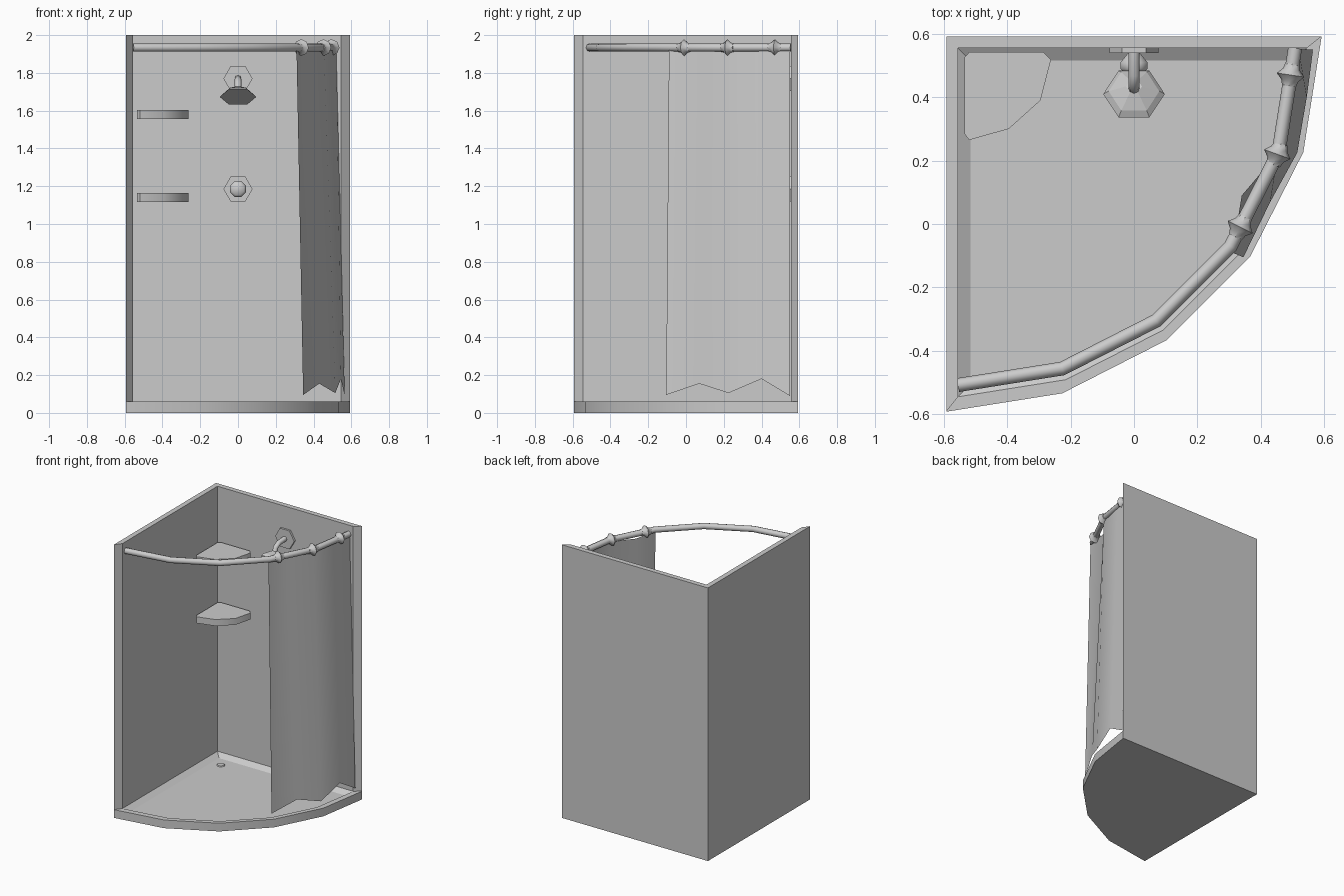
import bpy, bmesh, math
from mathutils import Vector, Matrix

cube = bpy.data.objects.get("Cube")
if cube:
    bpy.data.objects.remove(cube, do_unlink=True)

GREY = (0.6, 0.6, 0.6, 1)
mat = bpy.data.materials.new("light_grey")
mat.use_nodes = True
mat.diffuse_color = GREY
mat.node_tree.nodes["Principled BSDF"].inputs["Base Color"].default_value = GREY


def finish(name, bm, smooth=None, recalc=True):
    if recalc:
        bmesh.ops.recalc_face_normals(bm, faces=bm.faces)
    mesh = bpy.data.meshes.new(name)
    bm.to_mesh(mesh)
    bm.free()
    mesh.materials.append(mat)
    ob = bpy.data.objects.new(name, mesh)
    bpy.context.collection.objects.link(ob)
    if smooth:
        bpy.ops.object.select_all(action='DESELECT')
        ob.select_set(True)
        bpy.context.view_layer.objects.active = ob
        bpy.ops.object.shade_smooth_by_angle(angle=math.radians(smooth))
    return ob


def lathe(name, centre, axis, profile, sides=6, smooth=None, turn=0.0):
    """Stack of rings (radius, distance along axis), capped at both ends."""
    bm = bmesh.new()
    rot = Vector(axis).to_track_quat('Z', 'Y')
    rings = []
    for r, h in profile:
        angles = [turn + math.tau * i / sides for i in range(sides)]
        rings.append([bm.verts.new(Vector(centre) + rot @ Vector((r * math.cos(a), r * math.sin(a), h)))
                      for a in angles])
    for a, b in zip(rings, rings[1:]):
        for i in range(sides):
            j = (i + 1) % sides
            bm.faces.new((a[i], a[j], b[j], b[i]))
    bm.faces.new(rings[0])
    bm.faces.new(rings[-1])
    return finish(name, bm, smooth)


def tube(name, path, radius, sides=8):
    """Round bar swept along a path."""
    bm = bmesh.new()
    pts = [Vector(p) for p in path]
    rings = []
    for i, p in enumerate(pts):
        d = (pts[min(i + 1, len(pts) - 1)] - pts[max(i - 1, 0)]).normalized()
        rot = d.to_track_quat('Z', 'X')
        rings.append([bm.verts.new(p + rot @ Vector((radius * math.cos(a), radius * math.sin(a), 0)))
                      for a in (math.tau * k / sides for k in range(sides))])
    for a, b in zip(rings, rings[1:]):
        for i in range(sides):
            j = (i + 1) % sides
            bm.faces.new((a[i], a[j], b[j], b[i]))
    bm.faces.new(rings[0])
    bm.faces.new(rings[-1])
    return finish(name, bm, 50)


def quarter(corner, radius, steps=5):
    """Quarter disc outline: the arc from front to right, then the back corner."""
    pts = []
    for i in range(steps + 1):
        a = -math.pi / 2 + math.pi / 2 * i / steps
        pts.append((-corner + radius * math.cos(a), corner + radius * math.sin(a)))
    return pts + [(-corner, corner)]


# Tray and walls in one shell
TOP, RIM, BASIN = 2.0, 0.06, 0.035
bm = bmesh.new()
outer, inner, floor = quarter(0.592, 1.184), quarter(0.555, 1.10), quarter(0.515, 1.02)


def ring(pts, z):
    return [bm.verts.new((x, y, z)) for x, y in pts]


o_base, o_rim, i_rim, i_floor = ring(outer, 0), ring(outer, RIM), ring(inner, RIM), ring(floor, BASIN)
wall = [5, 6, 0]
o_top = dict(zip(wall, ring([outer[i] for i in wall], TOP)))
i_top = dict(zip(wall, ring([inner[i] for i in wall], TOP)))
for i in range(7):
    j = (i + 1) % 7
    bm.faces.new((i_rim[i], i_rim[j], i_floor[j], i_floor[i]))
    bm.faces.new((o_base[i], o_base[j], o_rim[j], o_rim[i]))
    if i < 5:
        bm.faces.new((o_rim[i], o_rim[j], i_rim[j], i_rim[i]))
    else:
        bm.faces.new((o_rim[i], o_rim[j], o_top[j], o_top[i]))
        bm.faces.new((o_top[i], o_top[j], i_top[j], i_top[i]))
        bm.faces.new((i_top[i], i_top[j], i_rim[j], i_rim[i]))
for i in (0, 5):
    bm.faces.new((o_rim[i], o_top[i], i_top[i], i_rim[i]))
bm.faces.new(o_base)
bm.faces.new(i_floor)
finish("tray_and_walls", bm, 30)

# Drain
lathe("drain", (-0.44, 0.43, BASIN), (0, 0, 1), [(0.03, 0), (0.025, 0.006)])

# Curved curtain rail
ROD_Z = 1.934
tube("curtain_rail", [(x, y, ROD_Z) for x, y in quarter(0.555, 1.063)[:-1]], 0.022)

# Curtain rings
for n, (pos, d) in enumerate([((0.335, -0.01), (0.5, 1)), ((0.452, 0.22), (0.36, 1)), ((0.494, 0.47), (0.15, 1))]):
    lathe(f"curtain_ring_{n + 1}", (*pos, ROD_Z), (*d, 0),
          [(0.022, -0.036), (0.027, -0.018), (0.044, 0), (0.027, 0.018), (0.022, 0.036)], 8, 40)

# Curtain sheet
top = [(0.31, -0.09), (0.34, 0.09), (0.455, 0.225), (0.49, 0.40), (0.52, 0.55)]
hem = [(0.345, -0.105, 0.095), (0.43, 0.07, 0.155), (0.515, 0.225, 0.105), (0.545, 0.40, 0.18), (0.565, 0.55, 0.09)]
bm = bmesh.new()
upper = [bm.verts.new((x, y, 1.92)) for x, y in top]
lower = [bm.verts.new(p) for p in hem]
for i in range(4):
    bm.faces.new((lower[i], lower[i + 1], upper[i + 1], upper[i]))
finish("curtain", bm, 60, recalc=False)

# Corner shelves
shelf = [(-0.535, 0.525), (-0.535, 0.285), (-0.52, 0.265), (-0.395, 0.30), (-0.295, 0.39),
         (-0.262, 0.518), (-0.285, 0.542), (-0.52, 0.542)]
for label, z in (("lower", 1.117), ("upper", 1.557)):
    bm = bmesh.new()
    face = bm.faces.new([bm.verts.new((x, y, z)) for x, y in shelf])
    out = bmesh.ops.extrude_face_region(bm, geom=[face])
    bmesh.ops.translate(bm, vec=(0, 0, 0.047), verts=[v for v in out["geom"] if isinstance(v, bmesh.types.BMVert)])
    finish(f"{label}_shelf", bm, 35)

# Shower head, arm and wall plate
lathe("shower_plate", (0, 0.556, 1.77), (0, -1, 0), [(0.077, 0), (0.077, 0.016)])
tube("shower_arm", [(0, 0.55, 1.77), (0, 0.47, 1.765), (0, 0.435, 1.745), (0, 0.42, 1.69)], 0.018)
tilt = math.radians(29)
lathe("shower_head", (0, 0.41, 1.673), (0, math.sin(tilt), math.cos(tilt)),
      [(0.097, 0), (0.08, 0.018), (0.025, 0.05)])

# Tap knob and wall plate
lathe("tap_plate", (0, 0.556, 1.185), (0, -1, 0), [(0.077, 0), (0.077, 0.016)])
lathe("tap_knob", (0, 0.54, 1.185), (0, -1, 0),
      [(0.02, 0), (0.03, 0.012), (0.046, 0.03), (0.046, 0.05), (0.034, 0.064)], 8, 60, math.pi / 8)
